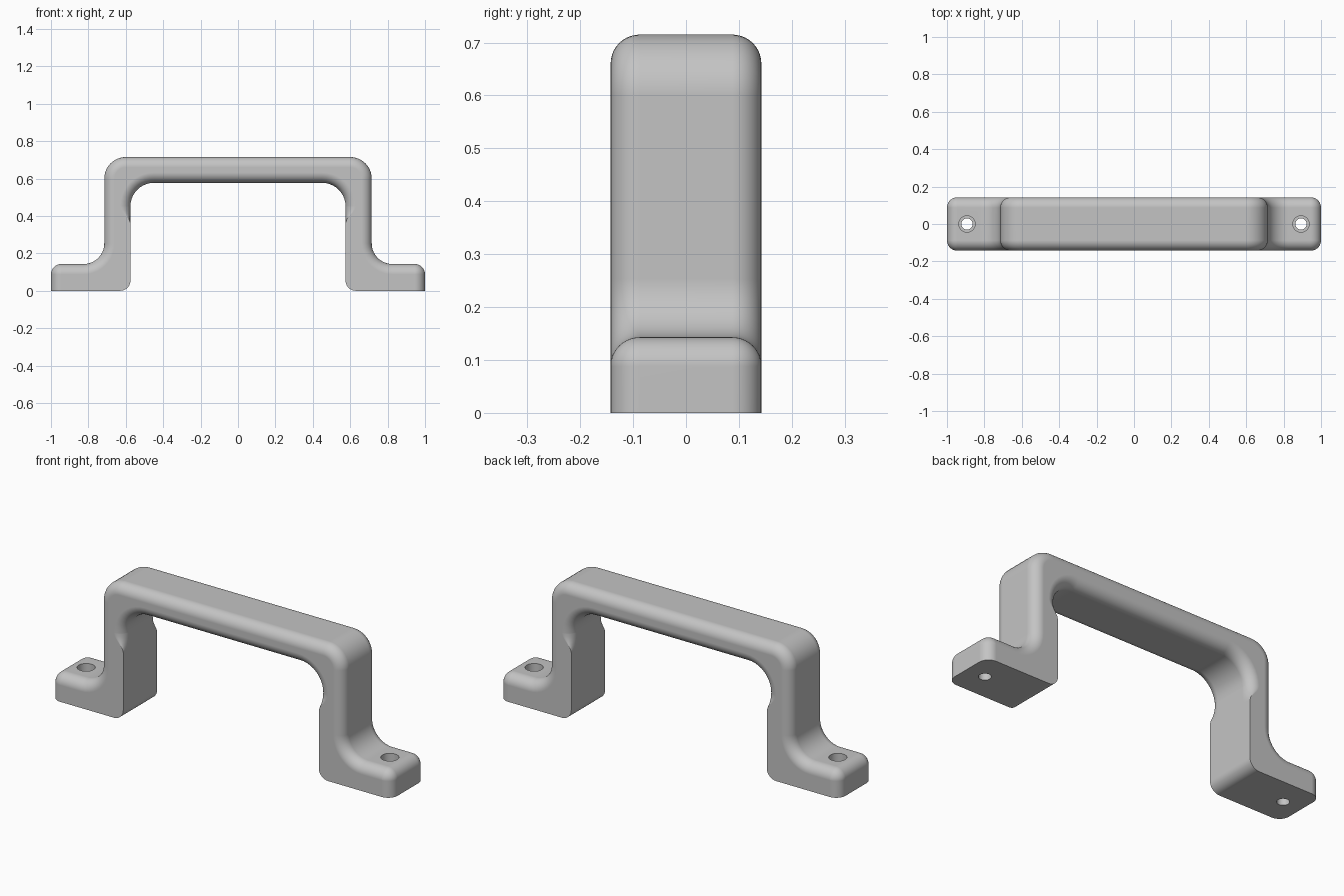
import bpy, bmesh, math
from mathutils import Vector

if "Cube" in bpy.data.objects:
    bpy.data.objects.remove(bpy.data.objects["Cube"])

HALF_DEPTH = 0.1425
ROUND = 0.055      # radius of the rounded long edges
STEPS = 10         # segments per quarter round

grey = bpy.data.materials.new("satin_grey")
grey.use_nodes = True
grey.diffuse_color = (0.55, 0.55, 0.55, 1)
grey.node_tree.nodes["Principled BSDF"].inputs["Base Color"].default_value = grey.diffuse_color


def fillet(prev, corner, nxt, r):
    """Points of a quarter round replacing a right-angled corner."""
    u, v = (prev - corner).normalized(), (nxt - corner).normalized()
    centre = corner + r * (u + v)
    angles = [i * math.pi / 2 / STEPS for i in range(STEPS + 1)]
    return [centre - r * (v * math.cos(t) + u * math.sin(t)) for t in angles]


def outline(d):
    """Closed handle outline in x and z, with rounded edges pulled in by d."""
    top, leg, foot, end = 0.715 - d, 0.715 - d, 0.143 - d, 1 - d
    inner, under = 0.575, 0.577 + d
    corners = [(0, top, 0), (leg, top, 0.115 - d), (leg, foot, 0.11 + d),
               (end, foot, ROUND - d), (end, 0, 0), (inner, 0, ROUND)]
    # inner edge rounding runs out down the leg
    for i in range(7):
        k = i / 6
        corners.append((inner + d * k * k * (3 - 2 * k), 0.36 + 0.09 * k, 0))
    corners += [(inner + d, under, 0.125 + d), (0, under, 0)]

    points = []
    for i, (x, z, r) in enumerate(corners):
        p = Vector((x, z))
        if r > 0:
            prev, nxt = Vector(corners[i - 1][:2]), Vector(corners[i + 1][:2])
            points += fillet(prev, p, nxt, r)
        else:
            # keep the same point count when a round shrinks to nothing
            points += [p] * (STEPS + 1 if (x, z) == (end, foot) else 1)
    return points + [Vector((-p.x, p.y)) for p in points[-2:0:-1]]


def finish(bm, name):
    bmesh.ops.remove_doubles(bm, verts=bm.verts, dist=1e-5)
    bmesh.ops.recalc_face_normals(bm, faces=bm.faces)
    mesh = bpy.data.meshes.new(name)
    bm.to_mesh(mesh)
    bm.free()
    mesh.materials.append(grey)
    obj = bpy.data.objects.new(name, mesh)
    bpy.context.collection.objects.link(obj)
    return obj


# Handle body: outlines stacked from front to back
quarter = [i * math.pi / 2 / STEPS for i in range(STEPS + 1)]
stations = [(-1, a) for a in reversed(quarter)] + [(1, a) for a in quarter]
bm = bmesh.new()
rings = []
for side, a in stations:
    y = side * (HALF_DEPTH - ROUND + ROUND * math.sin(a))
    d = ROUND * (1 - math.cos(a))
    rings.append([bm.verts.new((p.x, y, p.y)) for p in outline(d)])
for r0, r1 in zip(rings, rings[1:]):
    for i in range(len(r0)):
        j = (i + 1) % len(r0)
        bm.faces.new((r0[i], r0[j], r1[j], r1[i]))
bm.faces.new(rings[0])
bm.faces.new(rings[-1])
handle = finish(bm, "pull_handle")

# Screw holes: a wide recess above a narrow through hole
bm = bmesh.new()
profile = [(0, -0.1), (0.03, -0.1), (0.03, 0.1), (0.044, 0.1), (0.044, 0.25), (0, 0.25)]
for x in (-0.893, 0.893):
    verts = [bm.verts.new((x + r, 0, z)) for r, z in profile]
    edges = [bm.edges.new(pair) for pair in zip(verts, verts[1:])]
    bmesh.ops.spin(bm, geom=verts + edges, cent=(x, 0, 0), axis=(0, 0, 1),
                   angle=math.tau, steps=32, use_merge=False)
cutter = finish(bm, "screw_hole_cutter")
cutter.hide_render = True

cut = handle.modifiers.new("screw_holes", "BOOLEAN")
cut.operation = "DIFFERENCE"
cut.solver = "EXACT"
cut.object = cutter
bpy.ops.object.select_all(action="DESELECT")
handle.select_set(True)
bpy.context.view_layer.objects.active = handle
bpy.ops.object.modifier_apply(modifier=cut.name)
bpy.data.objects.remove(cutter)

# Smooth rounds, crisp edges
bpy.ops.object.shade_smooth_by_angle(angle=math.radians(30))
weighted = handle.modifiers.new("even_normals", "WEIGHTED_NORMAL")
weighted.keep_sharp = True
